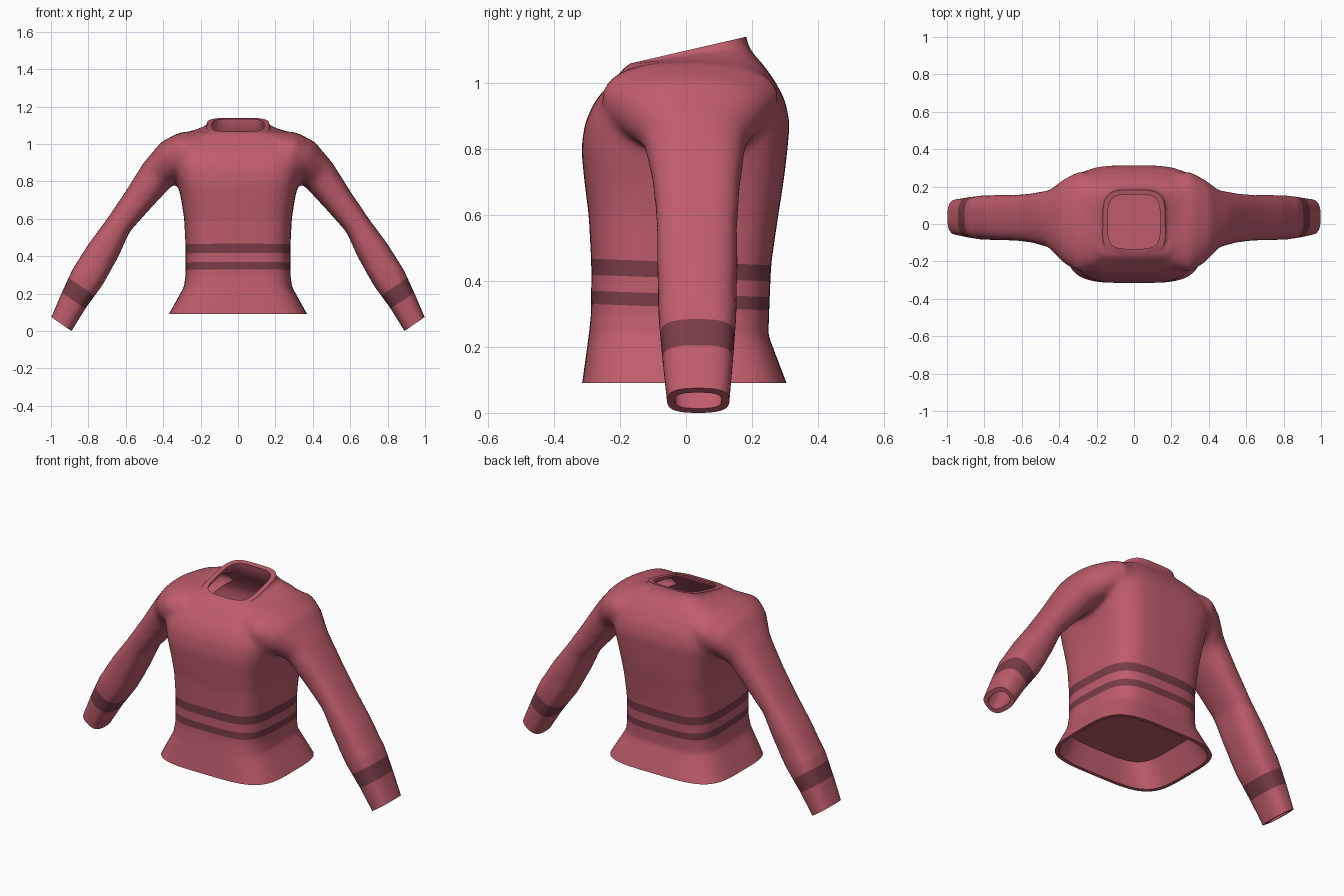
import bpy, bmesh, math
from mathutils import Vector

if "Cube" in bpy.data.objects:
    bpy.data.objects.remove(bpy.data.objects["Cube"])

SIDES = 48

# Torso rings: z, half width, front y, back y, z tilt along y, squareness
TORSO = [
    (0.06, 0.385, -0.32, 0.315, 0, 4), (0.09, 0.37, -0.315, 0.305, 0, 4),
    (0.235, 0.29, -0.295, 0.25, 0, 4), (0.30, 0.28, -0.288, 0.252, 0, 4),
    (0.45, 0.28, -0.287, 0.258, 0, 4), (0.60, 0.288, -0.295, 0.28, 0, 4),
    (0.70, 0.303, -0.308, 0.296, 0, 4), (0.80, 0.325, -0.318, 0.308, 0, 4),
    (0.88, 0.345, -0.307, 0.315, 0, 4), (0.95, 0.355, -0.274, 0.300, 0, 3.7),
    (1.00, 0.35, -0.232, 0.27, 0.02, 3.4), (1.045, 0.32, -0.195, 0.235, 0.04, 3.2),
    (1.074, 0.22, -0.172, 0.203, 0.08, 3.5), (1.082, 0.168, -0.16, 0.188, 0.18, 4),
    (1.14, 0.16, -0.155, 0.175, 0.23, 4),
]
# Sleeve rings: top x, top z, bottom x, bottom z, front y, back y
SLEEVE = [
    (0.20, 1.07, 0.20, 0.88, -0.23, 0.26), (0.31, 1.064, 0.27, 0.845, -0.26, 0.285),
    (0.41, 1.012, 0.32, 0.805, -0.215, 0.245), (0.505, 0.90, 0.37, 0.76, -0.13, 0.185),
    (0.60, 0.748, 0.48, 0.642, -0.10, 0.165), (0.70, 0.60, 0.58, 0.53, -0.09, 0.156),
    (0.80, 0.465, 0.638, 0.40, -0.088, 0.157), (0.885, 0.33, 0.725, 0.245, -0.083, 0.152),
    (0.94, 0.21, 0.815, 0.122, -0.072, 0.143), (0.998, 0.075, 0.89, 0.0, -0.058, 0.132),
    (1.02, 0.02, 0.92, -0.05, -0.055, 0.13),
]

# Materials
MATS = []
for name, col in (("knit_red", (0.52, 0.108, 0.148, 1)), ("stripe_dark", (0.19, 0.045, 0.06, 1))):
    mat = bpy.data.materials.new(name)
    mat.diffuse_color = col
    mat.use_nodes = True
    mat.node_tree.nodes["Principled BSDF"].inputs["Base Color"].default_value = mat.diffuse_color
    MATS.append(mat)


def dress(ob):
    ob.data.materials.clear()
    for m in MATS:
        ob.data.materials.append(m)


def loft(name, rings):
    """Closed solid through superellipse rings (centre, u, v, squareness)."""
    bm = bmesh.new()
    loops = []
    for c, u, v, e in rings:
        loop = []
        for i in range(SIDES):
            a = 2 * math.pi * (i + 0.5) / SIDES
            ca, sa = math.cos(a), math.sin(a)
            p = c + u * math.copysign(abs(ca) ** (2 / e), ca) + v * math.copysign(abs(sa) ** (2 / e), sa)
            loop.append(bm.verts.new(p))
        loops.append(loop)
    for a, b in zip(loops, loops[1:]):
        for i in range(SIDES):
            j = (i + 1) % SIDES
            bm.faces.new((a[i], a[j], b[j], b[i]))
    bm.faces.new(loops[0])
    bm.faces.new(loops[-1])
    bmesh.ops.recalc_face_normals(bm, faces=bm.faces)
    me = bpy.data.meshes.new(name)
    bm.to_mesh(me)
    bm.free()
    ob = bpy.data.objects.new(name, me)
    bpy.context.collection.objects.link(ob)
    dress(ob)
    return ob


def torso_rings(rows, t=0.0):
    out = []
    for z, hx, y0, y1, k, e in rows:
        drop = t if 0.94 < z < 1.08 else 0
        hy = (y1 - y0) / 2 - t
        yc = (y0 + y1) / 2
        out.append((Vector((0, yc, z - drop + k * yc)), Vector((hx - t, 0, 0)), Vector((0, hy, k * hy)), e))
    return out


def sleeve_rings(side, t=0.0):
    out = []
    for i, (xt, zt, xb, zb, y0, y1) in enumerate(SLEEVE):
        c = Vector((side * (xt + xb) / 2, (y0 + y1) / 2, (zt + zb) / 2))
        u = Vector((side * (xt - xb) / 2, 0, (zt - zb) / 2))
        u *= (u.length - t) / u.length
        out.append((c, u, Vector((0, (y1 - y0) / 2 - t, 0)), 2.3 if i < 4 else 2.8))
    if t:  # cavity pokes out past the cuff
        c, u, v, e = out[-1]
        out.append((c + (c - out[-2][0]), u, v, e))
    return out


def apply(ob, kind, **props):
    m = ob.modifiers.new(kind, kind)
    for k, v in props.items():
        setattr(m, k, v)
    bpy.context.view_layer.objects.active = ob
    bpy.ops.object.modifier_apply(modifier=m.name)


def combine(ob, other, op):
    apply(ob, 'BOOLEAN', operation=op, solver='EXACT', object=other)
    bpy.data.objects.remove(other, do_unlink=True)


def smooth(bm, times, keep):
    verts = [v for v in bm.verts if keep(v.co)]
    for _ in range(times):
        bmesh.ops.smooth_vert(bm, verts=verts, factor=0.5, use_axis_x=True, use_axis_y=True, use_axis_z=True)


def cut(bm, point, normal, keep, clear=False):
    """Slice the faces picked by keep; optionally trim the far side and cap it."""
    faces = [f for f in bm.faces if keep(f.calc_center_median())]
    geom = set(faces)
    for f in faces:
        geom.update(f.edges)
        geom.update(f.verts)
    bmesh.ops.bisect_plane(bm, geom=list(geom), dist=1e-5, plane_co=point, plane_no=normal, clear_outer=clear)
    if clear:
        bmesh.ops.holes_fill(bm, edges=[e for e in bm.edges if e.is_boundary], sides=0)


def paint(bm, p0, p1, normal, keep):
    cut(bm, p0, normal, keep)
    cut(bm, p1, normal, keep)
    for f in bm.faces:
        c = f.calc_center_median()
        if keep(c) and (c - p0).dot(normal) > 0 > (c - p1).dot(normal):
            f.material_index = 1


# Outer body: torso and sleeves fused and blended
body = loft("sweater", torso_rings(TORSO))
for s in (1, -1):
    combine(body, loft("sleeve", sleeve_rings(s)), 'UNION')
apply(body, 'REMESH', mode='VOXEL', voxel_size=0.012)
dress(body)

bm = bmesh.new()
bm.from_mesh(body.data)
for f in bm.faces:
    f.material_index = 0
smooth(bm, 14, lambda p: p.z > 0.34 and not (abs(p.x) < 0.21 and p.z > 1.0))
smooth(bm, 2, lambda p: True)


# Clean trims at hem, collar and cuffs
def in_torso(c):
    return abs(c.x) < 0.45 and c.z < 0.6


cut(bm, Vector((0, 0, 0.09)), Vector((0, 0, -1)), in_torso, True)
cut(bm, Vector((0, 0, 1.098)), Vector((0, -0.23, 1)).normalized(), lambda c: abs(c.x) < 0.25 and c.z > 0.95, True)
for s in (1, -1):
    def in_cuff(c, s=s):
        return c.x * s > 0.6

    cut(bm, Vector((s * 0.89, 0, 0.0)), Vector((s * 0.075, 0, -0.108)).normalized(), in_cuff, True)
    # Cuff stripe
    n = Vector((s * 0.56, 0, -0.83)).normalized()
    paint(bm, Vector((s * 0.907, 0, 0.285)), Vector((s * 0.942, 0, 0.205)), n, in_cuff)

# Two waist stripes, slightly higher at the front
up = Vector((0, 0.035, 1)).normalized()
for lo, hi in ((0.32, 0.36), (0.408, 0.457)):
    paint(bm, Vector((0, 0, lo)), Vector((0, 0, hi)), up, in_torso)
bmesh.ops.recalc_face_normals(bm, faces=bm.faces)
bm.to_mesh(body.data)
bm.free()

# Hollow interior: upper cavity with sleeve tunnels, lower cavity under the hem
top = TORSO[-1]
upper = [(0.25, 0.285, -0.29, 0.25, 0, 4)] + TORSO[3:] + [(1.25,) + top[1:]]
cavity = loft("cavity", torso_rings(upper, 0.026))
for s in (1, -1):
    combine(cavity, loft("sleeve_cavity", sleeve_rings(s, 0.024)), 'UNION')
combine(body, cavity, 'DIFFERENCE')
lower = [(0.03, 0.403, -0.326, 0.325, 0, 4), TORSO[1], (0.225, 0.296, -0.296, 0.254, 0, 4)]
combine(body, loft("hem_cavity", torso_rings(lower, 0.02)), 'DIFFERENCE')

# Shading
bpy.ops.object.select_all(action='DESELECT')
body.select_set(True)
bpy.context.view_layer.objects.active = body
bpy.ops.object.shade_smooth_by_angle(angle=math.radians(38))
